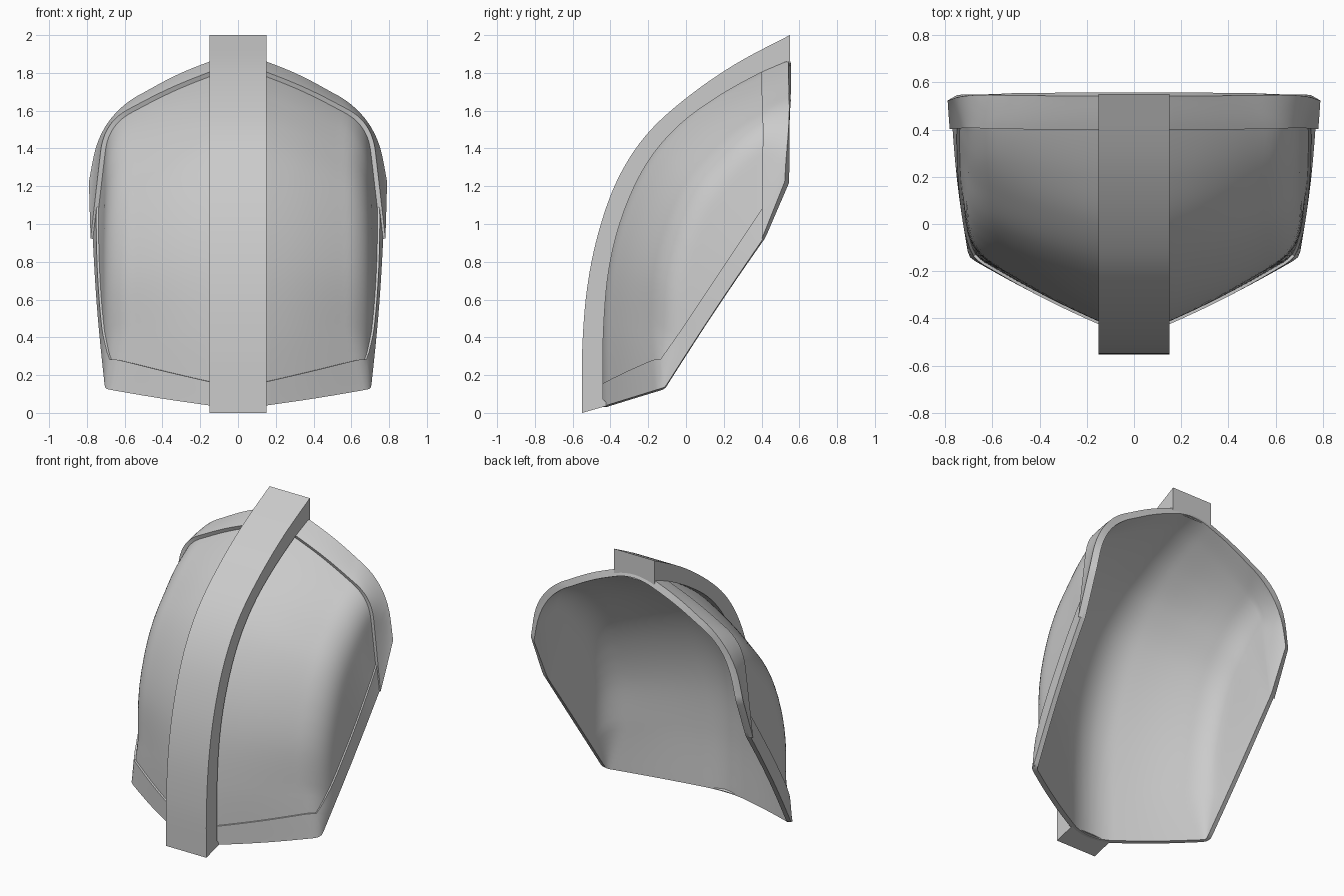
import bpy, bmesh, math
from mathutils import Vector

old = bpy.data.objects.get("Cube")
if old:
    bpy.data.objects.remove(old)

grey = bpy.data.materials.new("plain grey")
grey.use_nodes = True
COLOR = (0.6, 0.6, 0.6, 1)
grey.diffuse_color = COLOR
grey.node_tree.nodes["Principled BSDF"].inputs["Base Color"].default_value = COLOR

HALF = 0.15      # half width of the centre band
LAST = 7         # station where the collar begins
END = 8          # station of the back rim

# centre line of the shell, from the chin up to the back rim
CENTRE = [(HALF, y, z) for y, z in (
    (-.41, .04), (-.41, .42), (-.38, .78), (-.3, 1.08), (-.17, 1.34),
    (0, 1.53), (.2, 1.67), (.41, 1.78), (.55, 1.835))]
# shoulder line where the front turns into the cheeks
SHOULDER = [(.69, -.135, .125), (.69, -.13, .45), (.695, -.115, .73),
            (.695, -.055, .97), (.69, .035, 1.17), (.685, .16, 1.33),
            (.685, .28, 1.45), (.685, .41, 1.535), (.7, .55, 1.575)]


def spline(points, t):
    """Smooth curve through evenly spaced control points."""
    n = len(points) - 1
    i = min(int(t), n - 1)
    f = t - i
    p = [Vector(q) for q in points]
    a, b, c, d = p[max(i - 1, 0)], p[i], p[i + 1], p[min(i + 2, n)]
    return b + f * (c - a) / 2 + f * f * (a - 2.5 * b + 2 * c - d / 2) \
        + f ** 3 * (3 * b - 3 * c + d - a) / 2


def cheek_edge(t):
    """Lower side edge of the shell."""
    chin, hinge, rim = (Vector(p) for p in (
        (.693, -.11, .135), (.757, .41, .92), (.768, .535, 1.22)))
    if t <= LAST:
        f = 1 - (1 - t / LAST) ** 1.7
        return chin.lerp(hinge, f) + Vector((.008, 0, .01)) * math.sin(math.pi * f)
    return hinge.lerp(rim, t - LAST)


def row(t):
    """One rib from the centre line, round the shoulder, to the side edge."""
    p, k, e = spline(CENTRE, t), spline(SHOULDER, t), cheek_edge(t)
    out = p - k
    out.x = 0
    out.normalize()
    reach = .15 + .1 * max(0, t - LAST)
    r = min(reach, .8 * (e - k).length)
    a = k + (p - k).normalized() * r
    b = k + (e - k).normalized() * r
    # rounded crest hidden under the band, then the nearly straight front
    pts = [Vector((HALF * i / 5, p.y, p.z)) + out * .03 * (1 - (i / 5) ** 2)
           for i in range(5)]
    pts += [p.lerp(a, i / 12) + out * .01 * math.sin(math.pi * i / 12) for i in range(12)]
    for i in range(11):
        f = i / 10
        pts.append(a * (1 - f) ** 2 + k * 2 * f * (1 - f) + b * f * f)
    pts += [b.lerp(e, i / 6) for i in range(1, 7)]
    return pts


def length(pts):
    return sum((q - p).length for p, q in zip(pts, pts[1:]))


def along(pts, dist):
    """Point at a given distance along a polyline."""
    for p, q in zip(pts, pts[1:]):
        step = (q - p).length
        if dist <= step and step > 0:
            return p.lerp(q, max(dist, 0) / step)
        dist -= step
    return pts[-1].copy()


def make_object(name, bm):
    mesh = bpy.data.meshes.new(name)
    bm.to_mesh(mesh)
    bm.free()
    mesh.materials.append(grey)
    obj = bpy.data.objects.new(name, mesh)
    bpy.context.collection.objects.link(obj)
    bpy.ops.object.select_all(action="DESELECT")
    obj.select_set(True)
    bpy.context.view_layer.objects.active = obj
    return obj


def sheet(name, rows, thickness, offset):
    """Mirrored and thickened skin; offset 1 grows outward, -1 inward."""
    bm = bmesh.new()
    grid = [[bm.verts.new(p) for p in line] for line in rows]
    for a, b in zip(grid, grid[1:]):
        for i in range(len(a) - 1):
            bm.faces.new((a[i], a[i + 1], b[i + 1], b[i]))
    bmesh.ops.remove_doubles(bm, verts=bm.verts, dist=.0004)
    # aim the faces away from the hollow
    bm.normal_update()
    facing = sum(f.normal.dot(f.calc_center_median() - Vector((0, .5, .7)))
                 * f.calc_area() for f in bm.faces)
    if facing < 0:
        bmesh.ops.reverse_faces(bm, faces=bm.faces)
    obj = make_object(name, bm)
    mirror = obj.modifiers.new("Mirror", "MIRROR")
    mirror.use_clip = True
    solid = obj.modifiers.new("Solidify", "SOLIDIFY")
    solid.thickness = thickness
    solid.offset = offset
    for mod in ("Mirror", "Solidify"):
        bpy.ops.object.modifier_apply(modifier=mod)
    bpy.ops.object.shade_smooth_by_angle(angle=math.radians(35))


def rib(t, count=44):
    pts = row(t)
    total = length(pts)
    return [along(pts, total * i / count) for i in range(count + 1)]


# main curved shell and the raised collar round its back
sheet("shell", [rib(END * i / 64) for i in range(65)], .02, -1)
sheet("collar", [rib(LAST + i / 8) for i in range(9)], .025, 1)


def trim_reach(t):
    """Distance along a rib at which it meets the straight trim line."""
    pts = row(t)
    gone = 0
    above = [p.z - .28 - 1.5 * (p.y + .13) for p in pts]
    for i in range(len(pts) - 1):
        step = (pts[i + 1] - pts[i]).length
        if above[i] > 0 >= above[i + 1]:
            return gone + step * above[i] / (above[i] - above[i + 1])
        gone += step
    return gone


# raised trim along the chin and up both cheeks
CHIN, CORNER = .36, .56
chin_len, corner_len = length(row(0)), trim_reach(CORNER)
path = [((0, chin_len * i / 30),
         (CHIN + (CORNER - CHIN) * i / 30, corner_len * i / 30)) for i in range(31)]
for i in range(1, 7):
    t = CORNER * i / 6
    path.append(((t, length(row(t))), (CORNER, corner_len)))
for i in range(1, 41):
    t = CORNER + (LAST - CORNER) * i / 40
    path.append(((t, length(row(t))), (t, trim_reach(t))))
strip = []
for outer, inner in path:
    line = []
    for j in range(7):
        f = j / 6
        t = outer[0] + (inner[0] - outer[0]) * f
        line.append(along(row(t), outer[1] + (inner[1] - outer[1]) * f))
    strip.append(line)
sheet("edge_trim", strip, .012, 1)

# thick centre band running over the crown
CREST = [(0, y, z) for y, z in (
    (-.55, 0), (-.55, .32), (-.525, .65), (-.465, .95), (-.365, 1.23),
    (-.22, 1.46), (-.02, 1.65), (.25, 1.84), (.55, 2))]
STEPS = 48
bm = bmesh.new()
loops = []
for i in range(STEPS + 1):
    o, n = spline(CREST, END * i / STEPS), spline(CENTRE, END * i / STEPS)
    if 0 < i < STEPS:
        n = n.lerp(o, .2)    # keep the underside buried in the shell
    loops.append([bm.verts.new((x, p.y, p.z)) for x, p in (
        (-HALF, o), (HALF, o), (HALF, n), (-HALF, n))])
for a, b in zip(loops, loops[1:]):
    for i in range(4):
        j = (i + 1) % 4
        bm.faces.new((a[i], a[j], b[j], b[i]))
bm.faces.new(loops[0])
bm.faces.new(loops[-1])
bmesh.ops.recalc_face_normals(bm, faces=bm.faces)
make_object("centre_band", bm)
bpy.ops.object.shade_smooth_by_angle(angle=math.radians(35))
